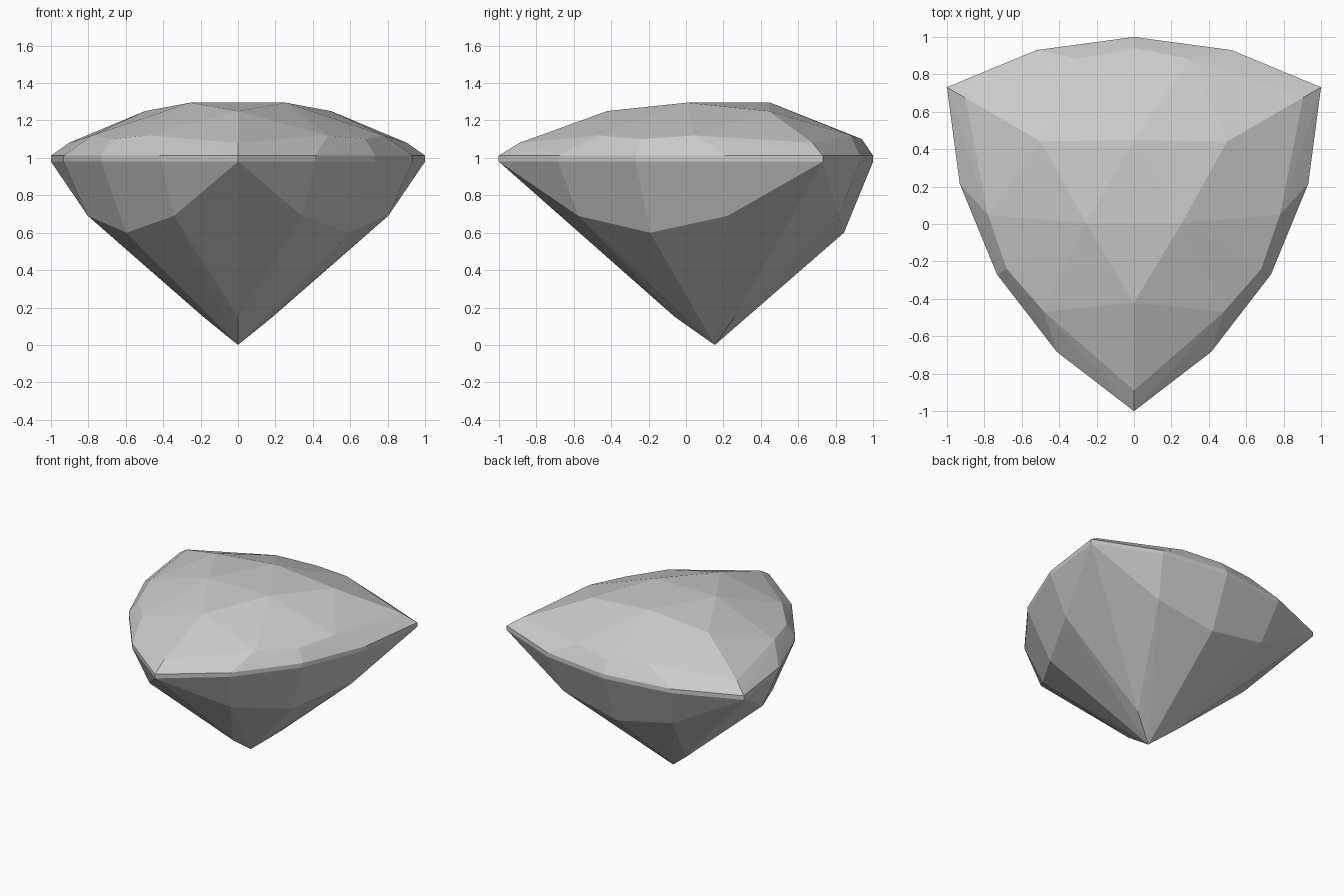
import bpy, bmesh
from math import radians, sin, cos

cube = bpy.data.objects.get("Cube")
if cube:
    bpy.data.objects.remove(cube, do_unlink=True)

CENTRE_Y = 0.154   # the point of the stone sits under the triangle's centre

# One third of the stone: (angle from the side's middle, radius, height).
# Angle 60 is a corner of the triangle; other angles are mirrored.
girdle = [(0, 0.846), (33.8, 0.934), (60, 1.1547)]
crown = [(0, 0.296, 1.295),      # table corners
         (60, 0.575, 1.25),      # star points
         (0, 0.786, 1.10), (22.3, 0.787, 1.12), (60, 1.044, 1.08)]
pavilion = [(0, 0.69, 0.60), (34.9, 0.806, 0.69), (60, 0.214, 0.15)]
points = crown + pavilion + [(a, r, z) for a, r in girdle for z in (0.98, 1.012)]


def add_point(bm, angle, radius, z):
    a = radians(angle)
    bm.verts.new((radius * sin(a), CENTRE_Y + radius * cos(a), z))


# Repeat the third around the axis and wrap flat facets over the points
bm = bmesh.new()
for turn in (0, 120, 240):
    for angle, radius, z in points:
        add_point(bm, turn + angle, radius, z)
        if 0 < angle < 60:
            add_point(bm, turn - angle, radius, z)
add_point(bm, 0, 0, 0)
bmesh.ops.convex_hull(bm, input=bm.verts)
bmesh.ops.dissolve_limit(bm, angle_limit=radians(1), verts=bm.verts, edges=bm.edges)
bmesh.ops.recalc_face_normals(bm, faces=bm.faces)

mesh = bpy.data.meshes.new("gemstone")
bm.to_mesh(mesh)
bm.free()
gem = bpy.data.objects.new("gemstone", mesh)
bpy.context.collection.objects.link(gem)

# Single pale grey
colour = (0.6, 0.6, 0.6, 1)
mat = bpy.data.materials.new("pale_grey")
mat.use_nodes = True
mat.diffuse_color = colour
mat.node_tree.nodes["Principled BSDF"].inputs["Base Color"].default_value = colour
mesh.materials.append(mat)
